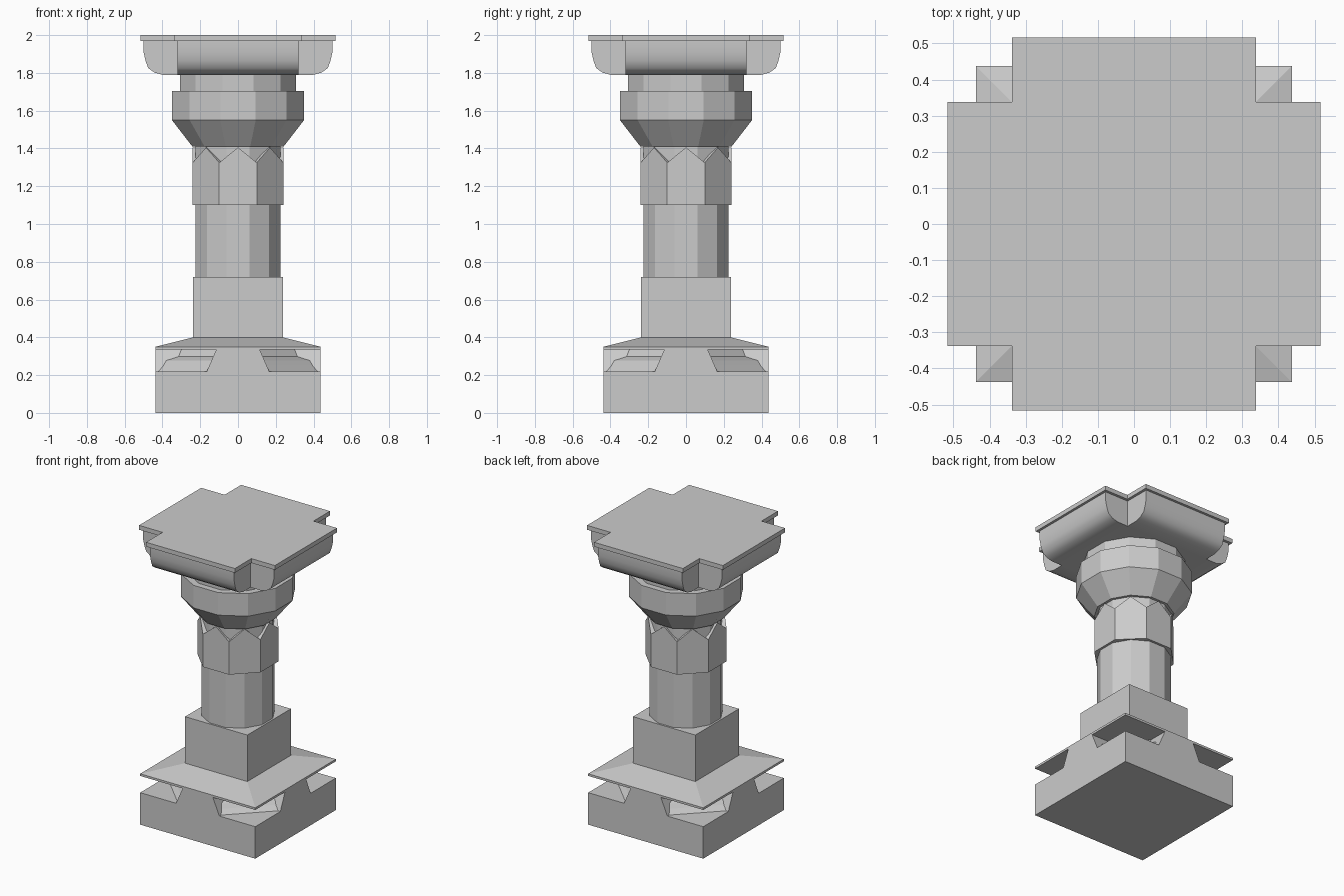
import bpy, bmesh, math

if "Cube" in bpy.data.objects:
    bpy.data.objects.remove(bpy.data.objects["Cube"])


def four(corner, z):
    """Ring made by turning one corner outline through four quarter turns."""
    ring, pts = [], corner
    for _ in range(4):
        ring += [(x, y, z) for x, y in pts]
        pts = [(-y, x) for x, y in pts]
    return ring


def square(h, z):
    return four([(h, -h)], z)


def plus(h, n, z):
    return four([(n, -h), (n, -n), (h, -n)], z)


def polygon(r, z, n=12):
    return [(r * math.cos((i + .5) * math.tau / n),
             r * math.sin((i + .5) * math.tau / n), z) for i in range(n)]


def loft(name, rings, smooth=None):
    bm = bmesh.new()
    loops = [[bm.verts.new(p) for p in ring] for ring in rings]
    n = len(loops[0])
    for a, b in zip(loops, loops[1:]):
        for i in range(n):
            j = (i + 1) % n
            bm.faces.new((a[i], a[j], b[j], b[i]))
    bm.faces.new(loops[0][::-1])
    bm.faces.new(loops[-1])
    bmesh.ops.recalc_face_normals(bm, faces=bm.faces)
    me = bpy.data.meshes.new(name)
    bm.to_mesh(me)
    bm.free()
    ob = bpy.data.objects.new(name, me)
    bpy.context.collection.objects.link(ob)
    if smooth:
        bpy.ops.object.select_all(action='DESELECT')
        ob.select_set(True)
        bpy.context.view_layer.objects.active = ob
        bpy.ops.object.shade_smooth_by_angle(angle=math.radians(smooth))
    return ob


# Square base: plinth, band with moulded corner recesses, hipped slab, pedestal
H = .438
loft("plinth", [square(H, 0), square(H, .22)])

band = []
for z, p in [(.22, .42), (.25, .395), (.277, .38), (.298, .315), (.335, .30)]:
    a = .165 - .05 * (z - .22) / .115
    band.append(four([(a, -H), (a, -p), (p, -a), (H, -a)], z))
loft("recessed_band", band)

loft("base_slab", [square(H, .335), square(H, .35), square(.237, .40)])
loft("pedestal", [square(.237, .395), square(.237, .72)])

# Twelve-sided shaft
loft("shaft", [polygon(.232, .72), polygon(.232, 1.42)])

# Octagonal collar with a pointed top on each face
A = .24
corner_r = A / math.cos(math.pi / 8)


def collar_ring(scale, low, high):
    ring = []
    for i in range(16):
        r, z = (A, high) if i % 2 == 0 else (corner_r, low)
        t = i * math.pi / 8
        ring.append((scale * r * math.cos(t), scale * r * math.sin(t), z))
    return ring


loft("collar", [collar_ring(1, 1.10, 1.10), collar_ring(1, 1.325, 1.405),
                collar_ring(.85, 1.325, 1.405), collar_ring(.85, 1.2, 1.2)])

# Flared bell and neck
loft("bell", [polygon(.25, 1.41), polygon(.362, 1.55), polygon(.362, 1.705)])
loft("neck", [polygon(.318, 1.70), polygon(.318, 1.80)])

# Capital with rounded sides and notched corners, under a thin top slab
roll = [(.40, 1.79), (.443, 1.802), (.475, 1.825), (.49, 1.865), (.50, 1.91), (.50, 1.972)]
loft("capital", [plus(h, .32, z) for h, z in roll], smooth=40)
loft("top_slab", [plus(.517, .338, 1.97), plus(.517, .338, 2.0)])
